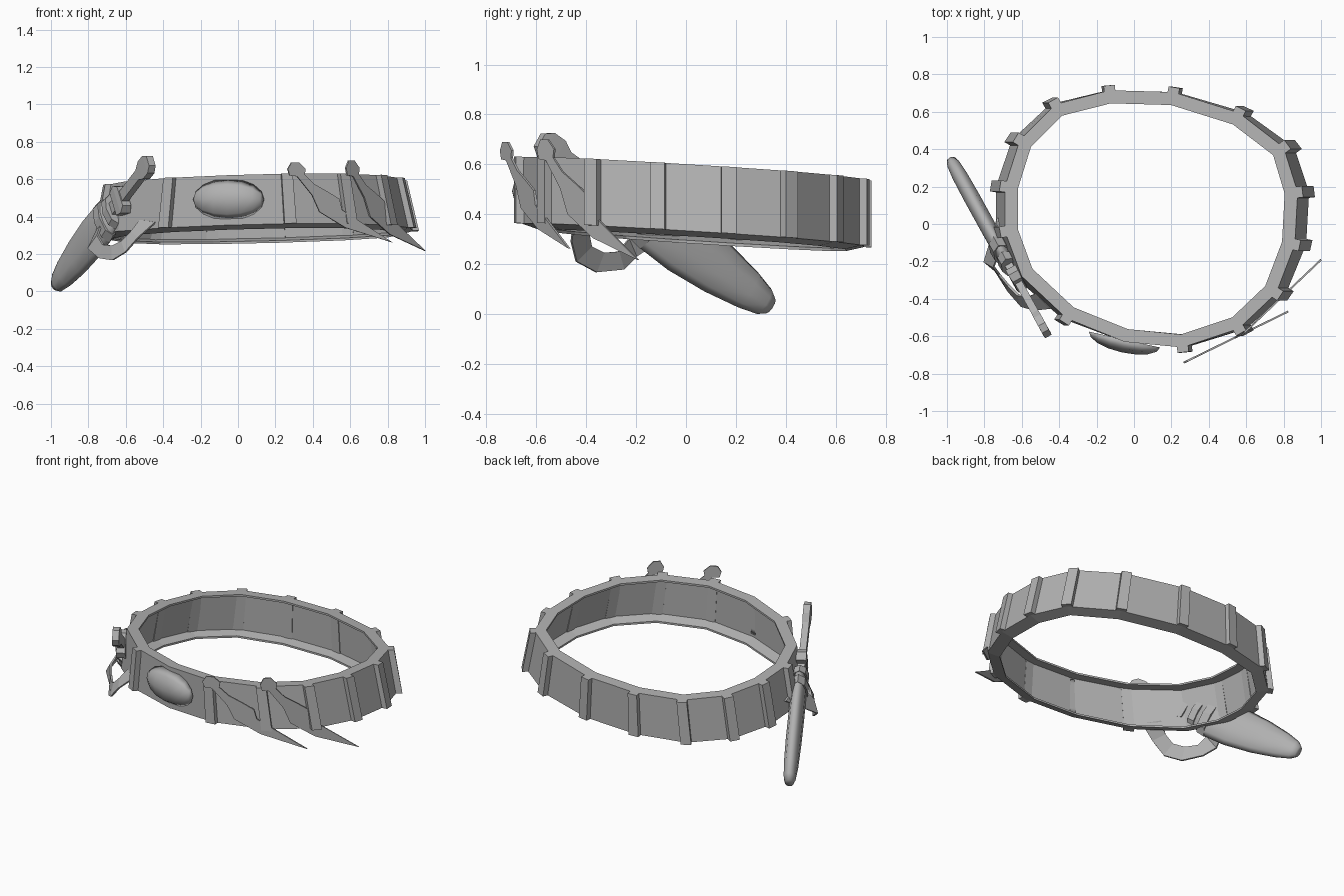
import bpy, bmesh, math
from mathutils import Vector, Matrix

if "Cube" in bpy.data.objects:
    bpy.data.objects.remove(bpy.data.objects["Cube"])

mat = bpy.data.materials.new("plain_grey")
mat.use_nodes = True
GREY = (0.44, 0.44, 0.44, 1)
mat.diffuse_color = GREY
mat.node_tree.nodes["Principled BSDF"].inputs["Base Color"].default_value = GREY


def finish(bm, name, smooth=False):
    bmesh.ops.recalc_face_normals(bm, faces=bm.faces)
    me = bpy.data.meshes.new(name)
    bm.to_mesh(me)
    bm.free()
    me.materials.append(mat)
    for p in me.polygons:
        p.use_smooth = smooth
    ob = bpy.data.objects.new(name, me)
    bpy.context.collection.objects.link(ob)
    return ob


def loft(name, rings, closed=False, smooth=False):
    """Skin a list of equal-length rings; cap the ends unless closed."""
    bm = bmesh.new()
    vs = [[bm.verts.new(p) for p in r] for r in rings]
    n = len(vs[0])
    for i in range(len(vs) if closed else len(vs) - 1):
        a, b = vs[i], vs[(i + 1) % len(vs)]
        for j in range(n):
            k = (j + 1) % n
            bm.faces.new((a[j], a[k], b[k], b[j]))
    if not closed:
        bm.faces.new(vs[0])
        bm.faces.new(vs[-1])
    return finish(bm, name, smooth)


# Belt band: faceted ring, tilted down to the back and flared at the sides
path = [Vector(p) for p in (
    (-0.13, 0.715), (0.21, 0.705), (0.56, 0.595), (0.80, 0.41), (0.875, 0.17),
    (0.86, -0.11), (0.76, -0.37), (0.56, -0.56), (0.26, -0.66), (-0.05, -0.63),
    (-0.36, -0.505), (-0.60, -0.28), (-0.69, -0.04), (-0.69, 0.20),
    (-0.61, 0.45), (-0.42, 0.64))]
N = len(path)
FLARE = 1.07


def tangent(i):
    return (path[(i + 1) % N] - path[i - 1]).normalized()


def normal(i):
    t = tangent(i)
    return Vector((-t.y, t.x))


def section(p, n, profile):
    """Cross-section at p; profile holds (outward offset, is low edge, lift)."""
    out = []
    for d, low, lift in profile:
        q = p + n * d
        z = 0.583 - 0.063 * q.y + 0.02 * q.x - 0.267 * low + lift
        out.append((q.x * (FLARE if low else 1), q.y, z))
    return out


# Thin wall with a rim turned inward along the top and the bottom
channel = [(0, 0, 0), (-0.07, 0, 0), (-0.07, 0, -0.012), (-0.01, 0, -0.012),
           (-0.01, 1, 0.01), (-0.07, 1, -0.008), (-0.07, 1, -0.02), (0, 1, 0)]
loft("belt_band", [section(path[i], normal(i), channel) for i in range(N)], closed=True)

# Raised ribs at the panel joints
rib = [(0.026, 0, 0), (-0.018, 0, 0), (-0.018, 1, 0), (0.026, 1, 0)]
for i in range(N):
    if i in (9, 11):
        continue
    t, n = tangent(i), normal(i)
    loft("belt_rib", [section(path[i] + t * s, n, rib) for s in (-0.03, 0.03)])

# Oval front buckle, flat at the back
bm = bmesh.new()
bmesh.ops.create_uvsphere(bm, u_segments=8, v_segments=8, radius=1)
bm.transform(Matrix.Rotation(math.pi / 2, 4, "Y"))
for v in bm.verts:
    v.co.y = min(v.co.y, 0.0)
bm.transform(Matrix.Translation((-0.05, -0.618, 0.492)) @ Matrix.Rotation(-0.22, 4, "Z")
             @ Matrix.Diagonal((0.195, 0.07, 0.112, 1)))
finish(bm, "buckle", True)

# Flat throwing knives strapped over the belt
blade = [(0.26, 0.65), (0.28, 0.685), (0.32, 0.685), (0.355, 0.65), (0.35, 0.62),
         (0.40, 0.57), (0.47, 0.53), (0.535, 0.49), (0.55, 0.43), (0.82, 0.257),
         (0.57, 0.335), (0.43, 0.42), (0.39, 0.51), (0.31, 0.61), (0.27, 0.615)]


def knife(name, x0, y0, slope, sx, sz, ztop):
    n = Vector((slope, -1, 0)).normalized() * 0.005
    pts = []
    for x, z in blade:
        dx = (x - 0.26) * sx
        pts.append(Vector((x0 + dx, y0 + slope * dx, ztop + (z - 0.685) * sz)))
    loft(name, [[p - n for p in pts], [p + n for p in pts]])


knife("front_throwing_knife", 0.265, -0.742, 0.49, 1, 1, 0.69)
knife("side_throwing_knife", 0.575, -0.595, 0.95, 0.76, 1.13, 0.70)

# Dagger axes: along, across the thickness, across the width
base = Vector((-0.955, 0.30, 0.06))
axis = Vector((0.48, -0.87, 0.625))
thick = Vector((0.87, 0.48, 0)).normalized()
wide = axis.cross(thick).normalized()


def along(name, profile, sides=4, smooth=False):
    """Loft of (position, half width, half thickness) along the dagger."""
    rings = []
    turn = math.pi / 4 if sides == 4 else 0
    k = math.sqrt(2) if sides == 4 else 1
    for t, w, h in profile:
        c = base + axis * t
        rings.append([c + wide * (w * k * math.cos(a + turn)) + thick * (h * k * math.sin(a + turn))
                      for a in (2 * math.pi * j / sides for j in range(sides))])
    return loft(name, rings, smooth=smooth)


along("sheath", [(-0.045, 0.035, 0.026), (-0.015, 0.06, 0.036), (0.06, 0.084, 0.043),
                 (0.2, 0.112, 0.046), (0.36, 0.128, 0.046), (0.5, 0.122, 0.044),
                 (0.6, 0.085, 0.036)], 10, True)
along("sheath_lower_strap", [(0.49, 0.125, 0.056), (0.54, 0.115, 0.054)], 8)
along("sheath_upper_strap", [(0.57, 0.1, 0.05), (0.61, 0.092, 0.048)], 8)
along("dagger_guard", [(0.65, 0.07, 0.03), (0.69, 0.085, 0.03), (0.72, 0.06, 0.026)])
along("dagger_grip", [(0.58, 0.035, 0.022), (0.72, 0.03, 0.02), (0.9, 0.03, 0.02),
                      (0.94, 0.055, 0.021), (0.99, 0.055, 0.021), (1.02, 0.03, 0.02)])

# Hanging strap: flat curved loop from the belt to the sheath
outer = [(-0.44, -0.45, 0.37), (-0.53, -0.46, 0.29), (-0.60, -0.44, 0.21), (-0.67, -0.36, 0.167),
         (-0.74, -0.25, 0.178), (-0.80, -0.20, 0.23), (-0.73, 0.03, 0.38)]
inner = [(-0.52, -0.37, 0.385), (-0.57, -0.39, 0.32), (-0.62, -0.38, 0.27), (-0.67, -0.33, 0.245),
         (-0.72, -0.27, 0.25), (-0.75, -0.23, 0.30), (-0.71, -0.13, 0.42)]
off = Vector((-0.8, -0.5, 0)).normalized() * 0.006
rings = []
for a, b in zip(outer, inner):
    a, b = Vector(a), Vector(b)
    rings.append([a + off, b + off, b - off, a - off])
loft("hanging_strap", rings)
